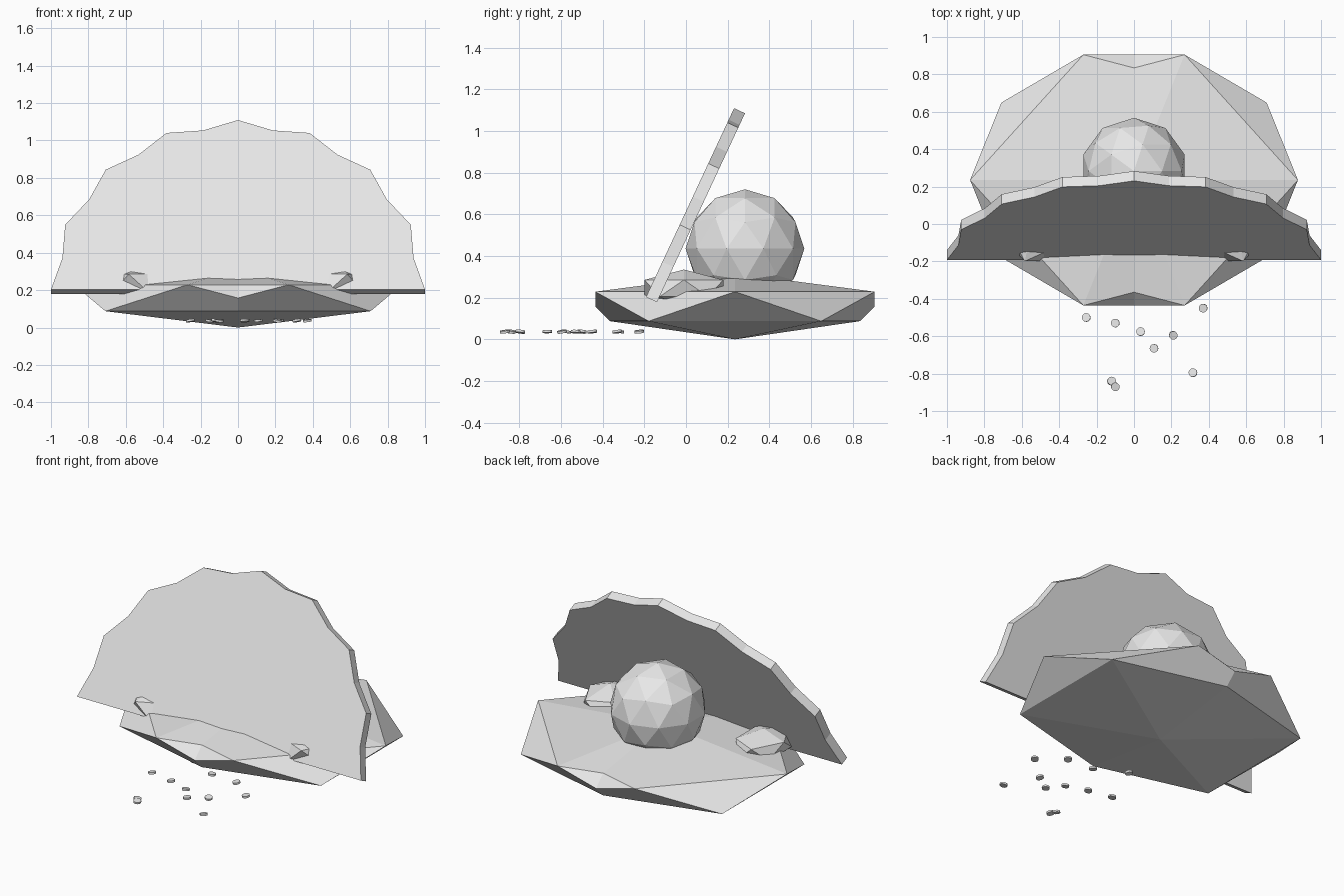
import bpy
import bmesh
import random
from math import cos, sin, pi, radians
from mathutils import Matrix, Vector

random.seed(4)

if "Cube" in bpy.data.objects:
    bpy.data.objects.remove(bpy.data.objects["Cube"], do_unlink=True)

grey = bpy.data.materials.new("plain_grey")
grey.use_nodes = True
grey.diffuse_color = (0.8, 0.8, 0.8, 1)
grey.node_tree.nodes["Principled BSDF"].inputs["Base Color"].default_value = grey.diffuse_color


def finish(name, bm):
    """Turn a bmesh into a flat-shaded object."""
    bmesh.ops.recalc_face_normals(bm, faces=bm.faces)
    mesh = bpy.data.meshes.new(name)
    bm.to_mesh(mesh)
    bm.free()
    mesh.materials.append(grey)
    obj = bpy.data.objects.new(name, mesh)
    bpy.context.collection.objects.link(obj)
    return obj


def faceted_ball(name, centre, radii, detail=1, halve=False, mirror=False):
    """Squashed icosphere, optionally cut at x = 0 and mirrored."""
    bm = bmesh.new()
    bmesh.ops.create_icosphere(bm, subdivisions=detail, radius=1)
    bm.transform(Matrix.Translation(centre) @ Matrix.Diagonal((*radii, 1)))
    if halve:
        bmesh.ops.bisect_plane(bm, geom=bm.verts[:] + bm.edges[:] + bm.faces[:],
                               plane_co=(0, 0, 0), plane_no=(1, 0, 0), clear_inner=True)
    obj = finish(name, bm)
    if mirror:
        obj.modifiers.new("mirror", 'MIRROR').use_axis = (True, False, False)
    return obj


# Lower shell, pearl and the pair of hinge stones
faceted_ball("lower_shell", (0, 0.235, 0.158), (0.98, 0.788, 0.158), halve=True, mirror=True)
faceted_ball("pearl", (0, 0.283, 0.435), (0.285, 0.285, 0.285), detail=2)
faceted_ball("side_stones", (0.54, -0.01, 0.245), (0.16, 0.222, 0.09), mirror=True)

# Upper shell: scalloped half disc leaning back
bm = bmesh.new()
rim = []
for i in range(17):
    r = 1.0 if i % 2 == 0 else 0.957
    a = pi * i / 16
    rim.append(bm.verts.new((r * cos(a), 0, r * sin(a))))
sheet = bm.faces.new(rim)
extruded = bmesh.ops.extrude_face_region(bm, geom=[sheet], use_keep_orig=True)
bmesh.ops.translate(bm, vec=Vector((0, 0.058, 0)),
                    verts=[g for g in extruded["geom"] if isinstance(g, bmesh.types.BMVert)])
bm.transform(Matrix.Translation((0, -0.192, 0.203)) @ Matrix.Rotation(radians(-25), 4, 'X'))
finish("upper_shell", bm)

# Bubbles: small tilted discs scattered in front
spots = [(-0.255, -0.5), (-0.1, -0.53), (0.035, -0.575), (0.21, -0.595),
         (0.37, -0.45), (0.107, -0.665), (0.315, -0.795), (-0.12, -0.84),
         (-0.1, -0.87), (0.22, -0.33), (0.04, -0.32), (-0.15, -0.225)]
for n, (x, y) in enumerate(spots):
    bm = bmesh.new()
    bmesh.ops.create_cone(bm, cap_ends=True, segments=12, radius1=0.023, radius2=0.023, depth=0.012)
    tilt = Matrix.Rotation(random.uniform(-0.2, 0.2), 4, 'X') @ Matrix.Rotation(random.uniform(-0.2, 0.2), 4, 'Y')
    bm.transform(Matrix.Translation((x, y, 0.037)) @ tilt)
    finish(f"pebble_{n + 1}", bm)
